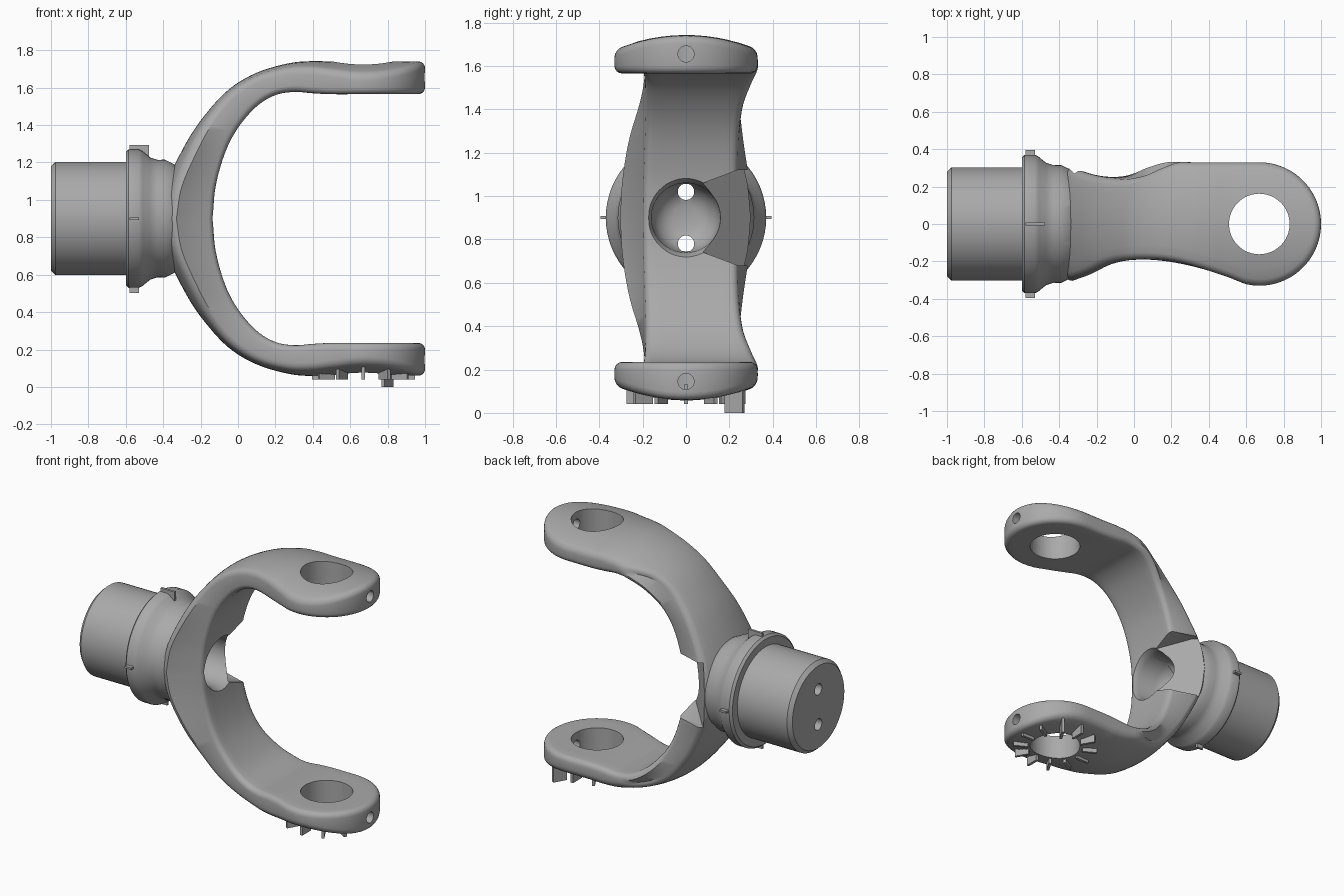
import bpy, bmesh, math
from mathutils import Matrix, Vector

cube = bpy.data.objects.get("Cube")
if cube:
    bpy.data.objects.remove(cube, do_unlink=True)

steel = bpy.data.materials.new("steel_grey")
steel.use_nodes = True
GREY = (0.40, 0.40, 0.40, 1)
steel.diffuse_color = GREY
steel.node_tree.nodes["Principled BSDF"].inputs["Base Color"].default_value = GREY

MID = 0.9                 # height of the shaft axis
EAR_X, EAR_R = 0.67, 0.33  # ear centre and radius
ROUND, CROWN = 0.035, 0.6  # edge rounding, curvature across the outer face
ALONG_X = Matrix.Translation((0, 0, MID)) @ Matrix.Rotation(math.pi / 2, 4, 'Y')


def finish(name, bm):
    bmesh.ops.remove_doubles(bm, verts=bm.verts, dist=0.0004)
    bmesh.ops.recalc_face_normals(bm, faces=bm.faces)
    mesh = bpy.data.meshes.new(name)
    bm.to_mesh(mesh)
    bm.free()
    mesh.materials.append(steel)
    obj = bpy.data.objects.new(name, mesh)
    bpy.context.collection.objects.link(obj)
    return obj


def loft(name, rings):
    """Skin closed rings of equal length and cap both ends."""
    bm = bmesh.new()
    rows = [[bm.verts.new(p) for p in ring] for ring in rings]
    n = len(rows[0])
    for a, b in zip(rows, rows[1:]):
        for i in range(n):
            bm.faces.new((a[i], a[(i + 1) % n], b[(i + 1) % n], b[i]))
    if (rings[0][0] - rings[0][n // 2]).length > 0.001:
        bm.faces.new(rows[0])
        bm.faces.new(rows[-1])
    return finish(name, bm)


def lathe(name, profile, matrix, sides=64):
    """Revolve (distance along axis, radius) pairs."""
    rings = [[matrix @ Vector((r * math.cos(2 * math.pi * i / sides),
                               r * math.sin(2 * math.pi * i / sides), d))
              for i in range(sides)] for d, r in profile]
    return loft(name, rings)


def box(name, lo, hi, matrix=Matrix()):
    bm = bmesh.new()
    bmesh.ops.create_cube(bm, size=1)
    for v in bm.verts:
        v.co = matrix @ Vector([l + (h - l) * (c + 0.5) for l, h, c in zip(lo, hi, v.co)])
    return finish(name, bm)


def spline(points, steps=5):
    """Catmull-Rom samples through points."""
    p = [Vector(q) for q in points]
    p = [p[0] * 2 - p[1]] + p + [p[-1] * 2 - p[-2]]
    out = []
    for a, b, c, d in zip(p, p[1:], p[2:], p[3:]):
        for i in range(steps):
            t = i / steps
            out.append(0.5 * (2 * b + (c - a) * t + (2 * a - 5 * b + 4 * c - d) * t ** 2
                              + (3 * b - a - 3 * c + d) * t ** 3))
    return out + [p[-2]]


def lookup(curve, x):
    if x <= curve[0].x:
        return curve[0].y
    for a, b in zip(curve, curve[1:]):
        if x <= b.x:
            return a.y + (b.y - a.y) * (x - a.x) / (b.x - a.x)
    return curve[-1].y


# Plan outlines of the fork, (x, y)
front_edge = spline([(-.44, -.31), (-.3, -.265), (-.2, -.22), (-.1, -.195), (.05, -.187),
                     (.2, -.2), (.35, -.235), (.5, -.283), (.6, -.322), (.67, -.33)])
back_edge = spline([(-.44, .31), (-.3, .265), (-.13, .24), (0, .258), (.1, .3),
                    (.2, .33), (.3, .33), (.67, .33)])

# Side profile of the upper arm: inner and outer (x, z) pairs from ear to centre
inner = spline([(.67, 1.565), (.5, 1.565), (.4, 1.57), (.3, 1.577), (.2, 1.56), (.1, 1.5),
                (0, 1.385), (-.07, 1.25), (-.12, 1.07), (-.135, .9)])
outer = spline([(.67, 1.74), (.5, 1.74), (.4, 1.742), (.27, 1.73), (.1, 1.68), (-.05, 1.59),
                (-.18, 1.45), (-.28, 1.3), (-.385, 1.08), (-.42, .9)])

# Cross-section: (fraction across, inset, on outer face, depth)
COLS = 10
arc = [(ROUND * (1 - math.sin(a)), ROUND * (1 - math.cos(a)))
       for a in (math.radians(22.5 * k) for k in range(1, 5))]
section = [(i / COLS, ROUND, True, 0) for i in range(COLS + 1)]
section += [(1, s, True, d) for s, d in arc] + [(1, s, False, d) for s, d in reversed(arc)]
section += [(1 - i / COLS, ROUND, False, 0) for i in range(COLS + 1)]
section += [(0, s, False, d) for s, d in arc] + [(0, s, True, d) for s, d in reversed(arc)]


def ring(pi, po, theta=None):
    t = (po - pi).normalized()
    pts = []
    for f, inset, is_outer, depth in section:
        base = po if is_outer else pi
        x = base.x
        if theta is None:
            lo, hi = lookup(front_edge, x) + inset, lookup(back_edge, x) - inset
        else:
            x = EAR_X + (EAR_R - inset) * math.sin(theta)
            hi = (EAR_R - inset) * math.cos(theta)
            lo = -hi
        y = lo + (hi - lo) * f
        shift = -depth - CROWN * y * y if is_outer else depth
        pts.append(Vector((x + t.x * shift, y, base.y + t.y * shift)))
    return pts


ear = [ring(inner[0], outer[0], math.radians(a)) for a in range(90, 0, -6)]
upper = ear + [ring(a, b) for a, b in zip(inner, outer)]
lower = [[Vector((p.x, p.y, 2 * MID - p.z)) for p in r] for r in reversed(upper[:-1])]
yoke = loft("fork_yoke", upper + lower)

# Shaft, collar and neck
hub = lathe("shaft_hub", [(-1, 0), (-1, .28), (-.975, .303), (-.6, .303), (-.6, .355),
                          (-.585, .37), (-.53, .37), (-.51, .36), (-.47, .327), (-.43, .314),
                          (-.39, .315), (-.34, .29), (-.25, .2), (-.2, .1), (-.2, 0)], ALONG_X)

# Cutters
cutters = [lathe("bore_cutter", [(-.4, 0), (-.4, .06), (-.385, .1), (-.35, .135), (-.3, .155),
                                 (-.17, .16), (-.14, .17), (-.1, .19), (0, .19), (0, 0)], ALONG_X)]
bm = bmesh.new()
for y, half in ((.08, .16), (.24, .22), (.36, .22)):
    for s in (-half, half):
        bm.verts.new((-.05 - y, y, MID + s))
        bm.verts.new((.02, y, MID + s))
bmesh.ops.convex_hull(bm, input=bm.verts)
cutters.append(finish("notch_cutter", bm))


def rod(name, r, a, b, matrix):
    cutters.append(lathe(name, [(a, 0), (a, r), (b, r), (b, 0)], matrix, 48))


rod("ear_hole_cutter", .162, -.2, 2, Matrix.Translation((EAR_X, 0, 0)))
for s in (-1, 1):
    rod("shaft_hole_cutter", .038, -1.1, -.3, Matrix.Translation((0, 0, s * .12)) @ ALONG_X)
    rod("ear_end_hole_cutter", .037, .7, 1.1, Matrix.Translation((0, 0, s * .755)) @ ALONG_X)


def boolean(target, tool, operation):
    mod = target.modifiers.new(operation, 'BOOLEAN')
    mod.operation, mod.solver, mod.object = operation, 'EXACT', tool


boolean(yoke, hub, 'UNION')
for c in cutters:
    boolean(yoke, c, 'DIFFERENCE')
bpy.context.view_layer.update()
result = bpy.data.meshes.new_from_object(
    yoke.evaluated_get(bpy.context.evaluated_depsgraph_get()))
yoke.modifiers.clear()
yoke.data = result
for c in cutters + [hub]:
    bpy.data.objects.remove(c, do_unlink=True)
bpy.ops.object.select_all(action='DESELECT')
yoke.select_set(True)
bpy.context.view_layer.objects.active = yoke
bpy.ops.object.shade_smooth_by_angle(angle=math.radians(32))

# Small tabs around the collar
box("collar_tab_top", (-.58, -.008, 1.2), (-.475, .008, 1.293))
box("collar_tab_bottom", (-.58, -.008, .503), (-.53, .008, .6))
for name, s in (("front", -1), ("back", 1)):
    box("collar_tab_" + name, (-.58, s * .373 - .022, MID - .007), (-.53, s * .373 + .022, MID + .007))

# Radial balance fins under the lower ear
for i in range(12):
    turn = Matrix.Translation((EAR_X, 0, 0)) @ Matrix.Rotation(math.radians(30 * i), 4, 'Z')
    r0, bottom = (.21, 0) if i == 2 else (.18, .04)
    box("fin_%02d" % (i + 1), (r0, -.009, bottom), (r0 + .095, .009, .13), turn)
